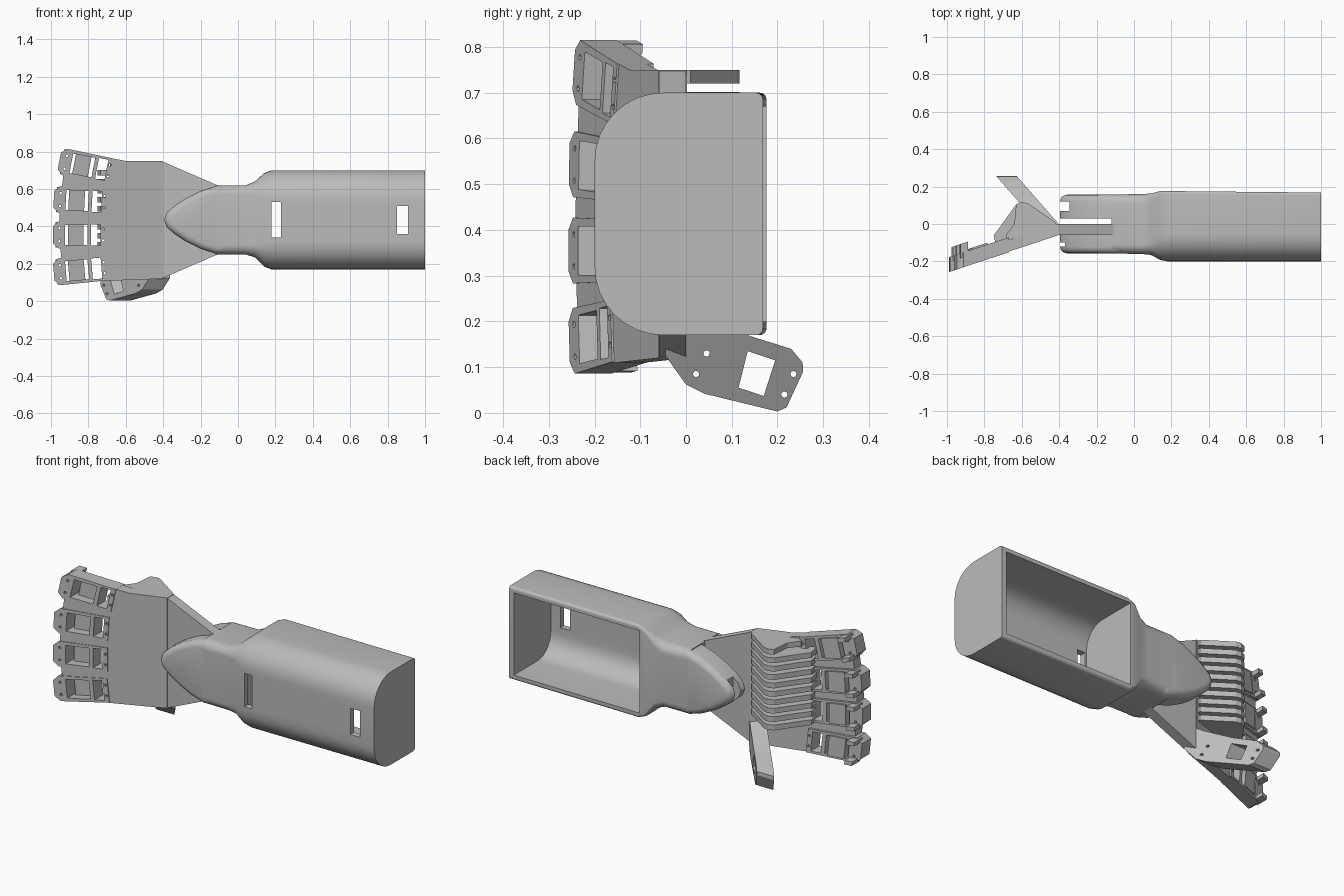
import bpy, bmesh
from math import sin, cos, pi, radians

cube = bpy.data.objects.get("Cube")
if cube:
    bpy.data.objects.remove(cube)

grey = bpy.data.materials.new("light grey")
grey.use_nodes = True
grey.diffuse_color = (0.5, 0.5, 0.5, 1)
grey.node_tree.nodes["Principled BSDF"].inputs["Base Color"].default_value = (0.5, 0.5, 0.5, 1)


def place(axis, t, a, b):
    return {"x": (t, a, b), "y": (a, t, b), "z": (a, b, t)}[axis]


def add_prism(bm, pts, axis, lo, hi):
    """Straight extrusion of an outline along one axis."""
    rings = [[bm.verts.new(place(axis, t, a, b)) for a, b in pts] for t in (lo, hi)]
    skin(bm, rings)


def skin(bm, rings):
    n = len(rings[0])
    for r, s in zip(rings, rings[1:]):
        for i in range(n):
            bm.faces.new((r[i], r[(i + 1) % n], s[(i + 1) % n], s[i]))
    bm.faces.new(rings[0])
    bm.faces.new(rings[-1])


def make(name, bm):
    bmesh.ops.recalc_face_normals(bm, faces=bm.faces)
    mesh = bpy.data.meshes.new(name)
    bm.to_mesh(mesh)
    bm.free()
    mesh.materials.append(grey)
    ob = bpy.data.objects.new(name, mesh)
    bpy.context.collection.objects.link(ob)
    return ob


def prism(name, pts, axis, lo, hi):
    bm = bmesh.new()
    add_prism(bm, pts, axis, lo, hi)
    return make(name, bm)


def activate(ob):
    bpy.ops.object.select_all(action="DESELECT")
    ob.select_set(True)
    bpy.context.view_layer.objects.active = ob


def apply(ob, kind, **settings):
    activate(ob)
    mod = ob.modifiers.new(kind, kind)
    for key, value in settings.items():
        setattr(mod, key, value)
    bpy.ops.object.modifier_apply(modifier=mod.name)


def cut(ob, cutter):
    apply(ob, "BOOLEAN", operation="DIFFERENCE", solver="EXACT", object=cutter)


def smooth(ob, angle=35):
    activate(ob)
    bpy.ops.object.shade_smooth_by_angle(angle=radians(angle))


def rect(a0, a1, b0, b1):
    return [(a0, b0), (a1, b0), (a1, b1), (a0, b1)]


def section(y0, y1, z0, z1, front, back, steps=8):
    """Rounded rectangle with separate front and back corner radii."""
    pts = []
    corners = ((y0, z0, front, 2), (y1, z0, back, 3), (y1, z1, back, 0), (y0, z1, front, 1))
    for y, z, r, quarter in corners:
        cy = y + r if y == y0 else y - r
        cz = z + r if z == z0 else z - r
        for k in range(steps + 1):
            t = (quarter + k / steps) * pi / 2
            pts.append((cy + r * cos(t), cz + r * sin(t)))
    return pts


# Forearm shell with flared cuff
stations = [
    (-0.12, (-0.158, 0.158, 0.25, 0.62, 0.05, 0.05)),
    (0.04, (-0.16, 0.16, 0.25, 0.62, 0.05, 0.05)),
    (0.09, (-0.165, 0.163, 0.235, 0.64, 0.07, 0.04)),
    (0.14, (-0.192, 0.176, 0.185, 0.685, 0.13, 0.02)),
    (0.18, (-0.2, 0.176, 0.17, 0.7, 0.15, 0.015)),
    (1.0, (-0.2, 0.168, 0.17, 0.7, 0.15, 0.015)),
]
bm = bmesh.new()
skin(bm, [[bm.verts.new((x, y, z)) for y, z in section(*s)] for x, s in stations])
forearm = make("forearm_shell", bm)
cutters = [prism("cavity_cutter", section(-0.165, 0.3, 0.2, 0.67, 0.12, 0.02), "x", 0.17, 0.97)]
for x0, x1, z0, z1 in ((0.18, 0.23, 0.34, 0.53), (0.85, 0.91, 0.36, 0.51)):
    cutters.append(prism("window_cutter", rect(x0, x1, z0, z1), "y", -0.3, 0))
for c in cutters:
    cut(forearm, c)
smooth(forearm)

# Wrist fork: rounded nose split by a slot
half = [(-0.05, 0.18), (-0.12, 0.18), (-0.2, 0.155), (-0.28, 0.115), (-0.34, 0.075), (-0.38, 0.04)]
nose = [(x, 0.435 + h) for x, h in half] + [(-0.395, 0.435)] + [(x, 0.435 - h) for x, h in half[::-1]]
fork = prism("wrist_fork", nose, "y", -0.157, 0.157)
apply(fork, "BEVEL", width=0.035, segments=4, limit_method="ANGLE", angle_limit=radians(50))
for box, lo, hi in ((rect(-0.5, -0.12, 0, 1), -0.06, 0.03),
                    (rect(-0.5, -0.345, 0, 1), 0.07, 0.12),
                    (rect(-0.5, -0.37, 0, 1), -0.12, -0.1)):
    c = prism("slot_cutter", box, "y", lo, hi)
    cut(fork, c)
    cutters.append(c)
smooth(fork)

# Tongue of the palm held inside the fork
prism("palm_tongue", [(-0.11, 0.25), (-0.11, 0.62), (-0.41, 0.75), (-0.41, 0.12)], "y", -0.059, 0)

# Palm plate and knuckles, built flat and sloped afterwards
outline = [(-0.405, 0.12), (-0.405, 0.75), (-0.6, 0.75), (-0.68, 0.765), (-0.92, 0.79), (-0.94, 0.62),
           (-0.955, 0.45), (-0.95, 0.28), (-0.93, 0.11), (-0.68, 0.11)]
sloped = [prism("palm_plate", outline, "y", 0, 0.062)]
knuckles = [(-0.955, 0.75, 11), (-0.985, 0.545, 3), (-0.99, 0.355, 0), (-0.985, 0.155, -5)]
holes = bmesh.new()
for number, (tx, tz, tilt) in enumerate(knuckles, 1):
    a = radians(tilt)

    def local(pts):
        return [(tx + u * cos(a) + v * sin(a), tz - u * sin(a) + v * cos(a)) for u, v in pts]

    shape = [(0, -0.045), (0.03, -0.072), (0.28, -0.068), (0.28, 0.068), (0.03, 0.072), (0, 0.045)]
    sloped.append(prism(f"knuckle_{number}", local(shape), "y", -0.004, 0.076))
    add_prism(holes, local(rect(0.065, 0.185, -0.053, 0.053)), "y", -0.1, 0.2)
    add_prism(holes, local(rect(0.205, 0.256, -0.056, 0.056)), "y", -0.1, 0.2)
    for u, v in ((0.035, -0.035), (0.035, 0.035), (0.27, -0.03), (0.27, 0.03)):
        ring = [(u + 0.007 * cos(k * pi / 4), v + 0.007 * sin(k * pi / 4)) for k in range(8)]
        add_prism(holes, local(ring), "y", -0.1, 0.2)
hole_cutter = make("knuckle_hole_cutter", holes)
for ob in sloped:
    cut(ob, hole_cutter)
cutters.append(hole_cutter)

# Ears and bridge behind each knuckle
for number, (tx, tz, tilt) in enumerate(knuckles, 1):
    a = radians(tilt)
    bm = bmesh.new()
    for box, lo, hi in ((rect(0.015, 0.055, 0.045, 0.068), 0.05, 0.125),
                        (rect(0.015, 0.055, -0.068, -0.045), 0.05, 0.125),
                        (rect(0.08, 0.165, -0.058, 0.058), 0.045, 0.085)):
        pts = [(tx + u * cos(a) + v * sin(a), tz - u * sin(a) + v * cos(a)) for u, v in box]
        add_prism(bm, pts, "y", lo, hi)
    sloped.append(make(f"knuckle_back_{number}", bm))
for ob in sloped:
    for v in ob.data.vertices:
        v.co.y += 0.33 * (v.co.x + 0.405) - 0.06

# Ribs across the back of the hand
for k in range(10):
    end = -0.67 if k == 0 else -0.735
    rib = [(-0.41, -0.03), (-0.42, 0.01), (-0.57, 0.112), (-0.6, 0.117), (-0.63, 0.105),
           (end + 0.03, 0.0), (end - 0.015, -0.06), (end, -0.13), (-0.5, -0.07)]
    top = 0.75 - 0.048 * k
    prism(f"back_rib_{k + 1}", rib, "z", top - 0.03, top)

# Thumb, swept backwards, with a socket opening
side = [(-0.045, 0.125), (0.0, 0.062), (0.04, 0.042), (0.2, 0.003), (0.22, 0.012), (0.256, 0.09),
        (0.255, 0.11), (0.23, 0.14), (0.14, 0.168), (0.03, 0.22), (-0.045, 0.27)]
thumb = prism("thumb_base", side, "x", -0.11, 0)
socket = [(0.115, 0.055), (0.17, 0.037), (0.195, 0.115), (0.135, 0.135)]
c = prism("thumb_socket_cutter", socket, "x", -0.3, 0.2)
cut(thumb, c)
cutters.append(c)
for y, z in ((0.045, 0.13), (0.022, 0.085), (0.215, 0.04), (0.235, 0.085)):
    ring = [(y + 0.007 * cos(k * pi / 4), z + 0.007 * sin(k * pi / 4)) for k in range(8)]
    c = prism("thumb_pin_cutter", ring, "x", -0.3, 0.2)
    cut(thumb, c)
    cutters.append(c)
for v in thumb.data.vertices:
    v.co.x += -0.42 - 0.875 * (v.co.y - 0.02)

for c in cutters:
    bpy.data.objects.remove(c)
